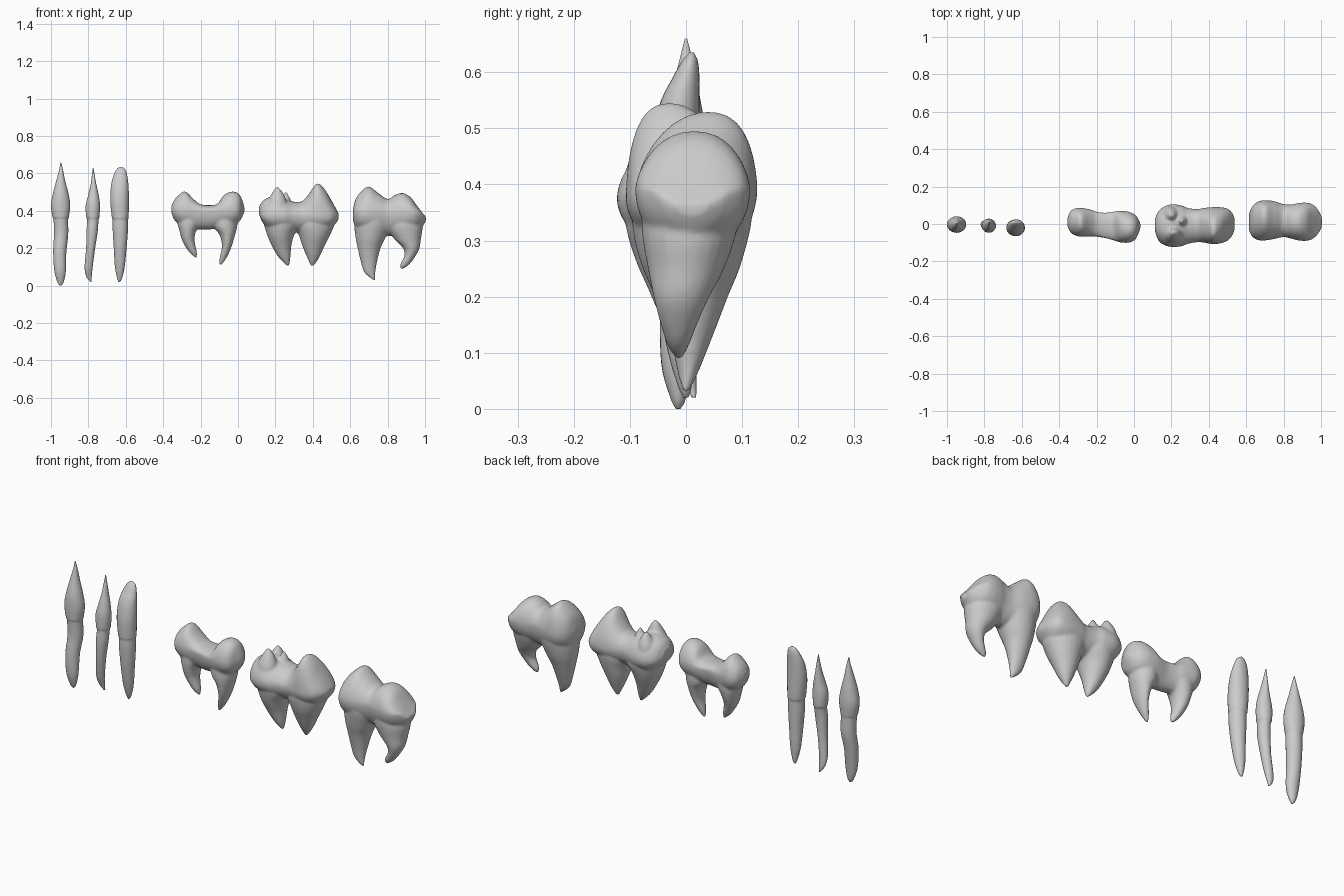
import bpy, bmesh, math


def spline(keys, steps):
    """Catmull-Rom interpolation through tuples of any length."""
    out = []
    n = len(keys)
    for i in range(n - 1):
        a, b, c, d = keys[max(i - 1, 0)], keys[i], keys[i + 1], keys[min(i + 2, n - 1)]
        for s in range(steps):
            t = s / steps
            out.append([0.5 * (2 * q + (r - p) * t + (2 * p - 5 * q + 4 * r - u) * t * t
                               + (3 * q - p - 3 * r + u) * t ** 3)
                        for p, q, r, u in zip(a, b, c, d)])
    return out + [list(keys[-1])]


def loft(bm, rings):
    """Skin a list of point rings and cap both ends."""
    rows = [[bm.verts.new(p) for p in ring] for ring in rings]
    n = len(rows[0])
    for a, b in zip(rows, rows[1:]):
        for i in range(n):
            j = (i + 1) % n
            bm.faces.new((a[i], a[j], b[j], b[i]))
    bm.faces.new(rows[0][::-1])
    bm.faces.new(rows[-1])


def spindle(bm, keys, n=24):
    """Upright body; keys are (z, left x, right x, centre y, y radius)."""
    rings = []
    for z, x0, x1, y, ry in spline(keys, 5):
        rx = max((x1 - x0) / 2, 0.0015)
        ry = max(ry, 0.0015)
        rings.append([((x0 + x1) / 2 + rx * math.cos(k * math.tau / n),
                       y + ry * math.sin(k * math.tau / n), z) for k in range(n)])
    loft(bm, rings)


def crown(bm, keys, waist, n=36):
    """Crown sliced along x; keys are (x, top z, bottom z, min y, max y, ridge y)."""
    rings = []
    for x, zt, zb, y0, y1, yp in spline(keys, 6):
        ring, yc, h = [], (y0 + y1) / 2, max((y1 - y0) / 2, 0.004)
        mid = min(max(waist, zb + 0.004), zt - 0.004)
        for k in range(n):
            c, s = math.cos(k * math.tau / n), math.sin(k * math.tau / n)
            if s > 0:
                y = yc + h * math.copysign(abs(c) ** 0.9, c) + (yp - yc) * s * s
                z = mid + (zt - mid) * s ** 1.15
            else:
                y, z = yc + h * c, mid + (mid - zb) * s
            ring.append((x, y, z))
        rings.append(ring)
    loft(bm, rings)


def finish(name, bm, fuse=False):
    bmesh.ops.recalc_face_normals(bm, faces=bm.faces)
    for f in bm.faces:
        f.smooth = True
    me = bpy.data.meshes.new(name)
    bm.to_mesh(me)
    bm.free()
    ob = bpy.data.objects.new(name, me)
    bpy.context.collection.objects.link(ob)
    if fuse:
        m = ob.modifiers.new("fuse", 'REMESH')
        m.mode, m.voxel_size, m.use_smooth_shade = 'VOXEL', 0.006, True
        s = ob.modifiers.new("soften", 'SMOOTH')
        s.factor, s.iterations = 0.5, 5


def slender(name, keys):
    bm = bmesh.new()
    spindle(bm, keys)
    finish(name, bm)


def molar(name, slices, waist, roots, cusps=()):
    bm = bmesh.new()
    crown(bm, slices, waist)
    for r in list(roots) + list(cusps):
        spindle(bm, r)
    finish(name, bm, True)


# Three slender front teeth
slender("pointed_tooth", [
    (0, -.952, -.944, -.014, .004), (.02, -.966, -.932, -.014, .014), (.08, -.982, -.92, -.018, .026),
    (.18, -.988, -.918, -.012, .034), (.27, -.984, -.908, .0, .037), (.35, -.986, -.908, -.002, .038),
    (.37, -.992, -.904, -.003, .041), (.43, -1.0, -.897, -.003, .044), (.49, -.99, -.906, -.004, .04),
    (.56, -.972, -.924, -.002, .026), (.62, -.956, -.936, 0, .012), (.66, -.949, -.946, 0, .002)])
slender("curved_tooth", [
    (.02, -.789, -.783, .014, .004), (.05, -.812, -.782, .008, .011), (.1, -.82, -.777, -.002, .019),
    (.2, -.812, -.764, -.012, .026), (.29, -.81, -.75, -.014, .031), (.35, -.806, -.746, -.01, .033),
    (.37, -.812, -.741, -.009, .037), (.43, -.814, -.738, -.009, .037), (.48, -.802, -.744, -.006, .031),
    (.54, -.788, -.757, 0, .02), (.59, -.781, -.766, .004, .01), (.63, -.776, -.773, .006, .002)])
slender("rounded_tooth", [
    (.02, -.639, -.631, .0, .004), (.04, -.646, -.62, -.002, .012), (.1, -.658, -.606, -.008, .024),
    (.2, -.664, -.596, -.016, .034), (.3, -.67, -.588, -.02, .04), (.35, -.67, -.588, -.02, .041),
    (.37, -.675, -.585, -.02, .044), (.46, -.683, -.583, -.02, .044), (.54, -.678, -.586, -.012, .036),
    (.59, -.665, -.593, .0, .024), (.62, -.65, -.602, .007, .014), (.635, -.634, -.62, .01, .004)])

# Small molar: saddle crown with two rounded lobes
molar("small_molar", [
    (-.356, .425, .39, -.01, .03, .01), (-.34, .46, .35, -.045, .068, .015), (-.31, .49, .325, -.063, .085, .015),
    (-.28, .503, .31, -.067, .086, .01), (-.235, .46, .3, -.066, .078, .005), (-.2, .435, .3, -.068, .066, 0),
    (-.155, .43, .3, -.075, .06, 0), (-.11, .438, .305, -.087, .066, -.01), (-.075, .485, .31, -.098, .07, -.015),
    (-.03, .503, .32, -.1, .066, -.02), (.005, .49, .34, -.085, .05, -.02), (.024, .455, .37, -.05, .025, -.015),
    (.034, .42, .395, -.025, .005, -.01)], .405, [
    [(.15, -.228, -.22, 0, .006), (.18, -.262, -.22, 0, .022), (.24, -.298, -.232, .002, .042),
     (.29, -.312, -.225, .005, .058), (.34, -.325, -.2, .008, .066), (.4, -.32, -.19, .01, .064)],
    [(.11, -.1, -.09, -.02, .006), (.15, -.098, -.06, -.02, .022), (.21, -.086, -.034, -.02, .044),
     (.27, -.098, -.016, -.018, .06), (.32, -.13, -.004, -.016, .07), (.4, -.12, -.005, -.015, .07)]])

# Middle molar: broad crown with several cusps
molar("middle_molar", [
    (.112, .42, .385, -.04, .03, -.01), (.13, .45, .34, -.088, .068, -.01), (.16, .47, .305, -.112, .093, -.01),
    (.2, .48, .29, -.123, .105, -.01), (.25, .465, .285, -.12, .1, 0), (.29, .45, .285, -.106, .085, 0),
    (.34, .45, .285, -.097, .08, 0), (.375, .485, .29, -.1, .086, -.01), (.42, .545, .29, -.107, .09, -.03),
    (.46, .52, .295, -.104, .09, -.02), (.5, .455, .31, -.09, .082, 0), (.525, .41, .335, -.062, .06, 0),
    (.538, .385, .355, -.03, .03, 0)], .375, [
    [(.105, .262, .274, -.01, .006), (.15, .218, .28, -.01, .03), (.21, .182, .285, -.01, .056),
     (.27, .156, .3, -.01, .082), (.33, .14, .33, -.008, .1), (.39, .15, .3, -.008, .1)],
    [(.105, .39, .405, 0, .006), (.15, .37, .434, -.003, .03), (.21, .345, .462, -.005, .055),
     (.27, .325, .492, -.008, .076), (.33, .3, .515, -.008, .088), (.39, .33, .5, -.008, .085)]], [
    [(.38, .15, .27, -.06, .055), (.45, .16, .26, -.055, .045), (.5, .185, .238, -.05, .024), (.53, .206, .214, -.048, .004)],
    [(.38, .145, .25, .045, .05), (.44, .155, .24, .045, .044), (.485, .18, .22, .045, .022), (.505, .196, .204, .045, .004)],
    [(.38, .22, .3, .015, .04), (.45, .225, .285, .015, .03), (.485, .243, .268, .015, .014), (.505, .253, .258, .015, .003)]])

# Large molar: two peaks and long uneven roots
molar("large_molar", [
    (.614, .41, .35, -.03, .05, .01), (.63, .465, .31, -.065, .09, .025), (.66, .505, .29, -.085, .118, .035),
    (.7, .53, .275, -.088, .127, .04), (.75, .495, .27, -.08, .122, .03), (.8, .463, .265, -.07, .106, .02),
    (.84, .485, .27, -.078, .104, .015), (.88, .495, .275, -.088, .112, .015), (.92, .475, .28, -.09, .114, .015),
    (.955, .43, .295, -.08, .105, .015), (.985, .39, .315, -.052, .075, .012), (1.004, .368, .345, -.02, .04, .01)],
    .39, [
    [(.03, .722, .732, 0, .006), (.07, .676, .734, .004, .02), (.13, .656, .744, .01, .038),
     (.2, .64, .762, .015, .06), (.26, .628, .79, .018, .081), (.34, .622, .82, .02, .098), (.41, .64, .8, .02, .095)],
    [(.09, .868, .882, -.012, .006), (.115, .868, .918, -.014, .02), (.16, .89, .95, -.012, .036),
     (.2, .882, .97, -.008, .05), (.25, .835, .978, 0, .068), (.32, .8, .985, .006, .085), (.4, .83, .95, .01, .085)]])
